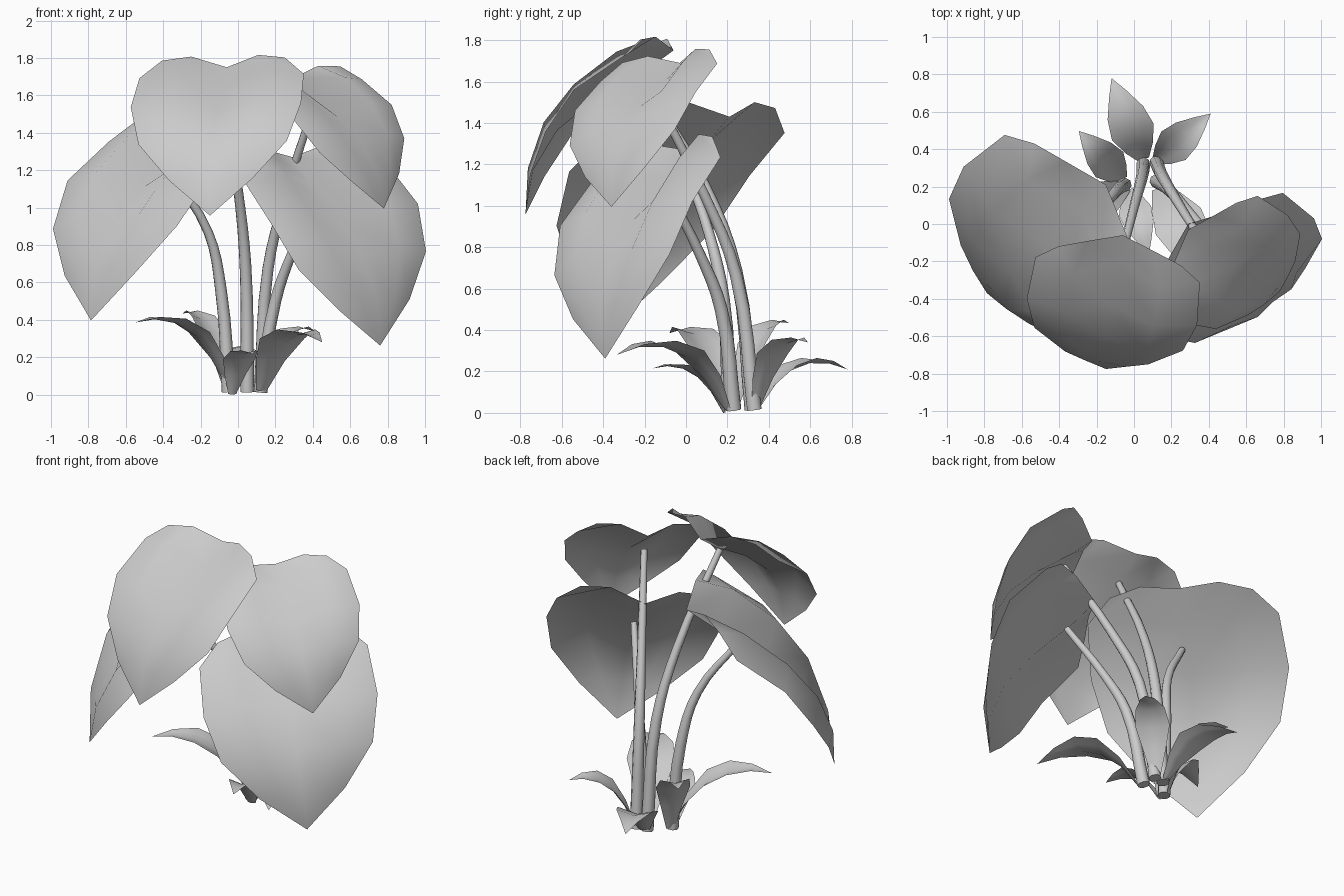
import bpy
import bmesh
from mathutils import Vector

cube = bpy.data.objects.get("Cube")
if cube:
    bpy.data.objects.remove(cube, do_unlink=True)

# One plain grey for the whole plant
GREY = (0.6, 0.6, 0.6, 1.0)
grey = bpy.data.materials.new("plain grey")
grey.use_nodes = True
grey.diffuse_color = GREY
shader = grey.node_tree.nodes["Principled BSDF"]
shader.inputs["Base Color"].default_value = GREY
shader.inputs["Roughness"].default_value = 0.8


def leaf_surface(name, rows):
    """Skin rows of points into a smooth open surface ending in a point."""
    bm = bmesh.new()
    lines = [[bm.verts.new(p) for p in row] for row in rows]
    for low, high in zip(lines, lines[1:]):
        for i in range(len(low) - 1):
            bm.faces.new((low[i], low[i + 1], high[i + 1], high[i]))
    bmesh.ops.remove_doubles(bm, verts=bm.verts, dist=0.0005)
    mesh = bpy.data.meshes.new(name)
    bm.to_mesh(mesh)
    bm.free()
    mesh.materials.append(grey)
    for poly in mesh.polygons:
        poly.use_smooth = True
    bpy.context.collection.objects.link(bpy.data.objects.new(name, mesh))


# Heart leaf of unit length: (across, along, height) for midrib, half way and edge
HEART = [
    [(0, 0, 0), (.17, -.005, .08), (.31, .04, .105)],
    [(0, .16, .035), (.22, .16, .16), (.415, .15, .1)],
    [(0, .4, .115), (.22, .4, .205), (.43, .4, .16)],
    [(0, .62, .15), (.19, .62, .195), (.375, .63, .135)],
    [(0, .83, .11), (.1, .83, .12), (.21, .83, .08)],
    [(0, 1, 0), (0, 1, 0), (0, 1, 0)],
]


def heart_leaf(name, notch, tip, across):
    """Place the heart between its notch and tip, turned to the given width axis."""
    notch, tip, u = Vector(notch), Vector(tip), Vector(across)
    size = (tip - notch).length
    v = (tip - notch).normalized()
    u = (u - v * u.dot(v)).normalized()
    out = v.cross(u)
    rows = []
    for row in reversed(HEART):
        full = [(-a, b, h) for a, b, h in reversed(row[1:])] + row
        rows.append([notch + size * (a * u + b * v + h * out) for a, b, h in full])
    leaf_surface(name, list(reversed(rows[1:])) + rows[:1])


def stem(name, path):
    """Tapered round stalk running smoothly through the path points."""
    curve = bpy.data.curves.new(name, 'CURVE')
    curve.dimensions = '3D'
    curve.bevel_depth = 0.03
    curve.bevel_resolution = 2
    curve.resolution_u = 4
    curve.use_fill_caps = True
    spline = curve.splines.new('BEZIER')
    spline.bezier_points.add(len(path) - 1)
    for i, (point, co) in enumerate(zip(spline.bezier_points, path)):
        point.co = co
        point.handle_left_type = point.handle_right_type = 'AUTO'
        point.radius = 1.25 - 0.6 * i / (len(path) - 1)
    curve.materials.append(grey)
    bpy.context.collection.objects.link(bpy.data.objects.new(name, curve))


def bezier(points, t):
    """Point on a Bezier curve of any degree."""
    while len(points) > 1:
        points = [p.lerp(q, t) for p, q in zip(points, points[1:])]
    return points[0]


# (position along the leaf, share of full width)
BLADE = [(0, .25), (.2, .65), (.42, 1), (.63, .85), (.83, .42), (1, 0)]


def small_leaf(name, base, tip, width, lift):
    """Arching pointed leaf, slightly folded along its midrib."""
    base, tip = Vector(base), Vector(tip)
    bend = base.lerp(tip, 0.38)
    bend.z = tip.z + lift
    flat = Vector((tip.x - base.x, tip.y - base.y, 0)).normalized()
    side = Vector((0, 0, 1)).cross(flat)
    rows = []
    for t, share in BLADE:
        mid = bezier([base, bend, tip], t)
        ahead = bezier([base, bend, tip], t + 0.02) - mid
        normal = ahead.cross(side).normalized()
        w = width * share
        rows.append([mid + side * w * s + normal * w * 0.25 * abs(s)
                     for s in (-1, -.5, 0, .5, 1)])
    leaf_surface(name, rows)


# Four large heart leaves
heart_leaf("top_leaf", (-.06, -.06, 1.75), (-.15, -.775, .957), (.99, -.13, .05))
heart_leaf("right_leaf", (-.15, .21, 1.43), (-.786, -.37, .396), (.66, -.75, .02))
heart_leaf("upper_left_leaf", (.29, -.03, 1.69), (.78, -.36, .995), (.66, .74, .11))
heart_leaf("lower_left_leaf", (.29, 0, 1.27), (.76, -.39, .262), (.77, .62, .1))

# Stalks that carry them
stem("top_stem", [(.05, .32, .015), (.04, .24, .69), (0, .09, 1.1), (-.08, -.23, 1.63)])
stem("right_stem", [(-.05, .21, .015), (-.09, .18, .55), (-.16, .11, .87), (-.37, -.01, 1.2)])
stem("upper_left_stem", [(.12, .33, .015), (.16, .24, .67), (.25, .09, 1.05), (.4, -.15, 1.53)])
stem("lower_left_stem", [(.12, .23, .015), (.2, .17, .5), (.29, .07, .76), (.43, -.09, 1.08)])

# Young leaves around the base
small_leaf("back_small_leaf", (.05, .35, .02), (-.12, .78, .21), .12, .12)
small_leaf("back_left_small_leaf", (.12, .34, .02), (.41, .59, .34), .1, .08)
small_leaf("back_right_small_leaf", (-.06, .24, .02), (-.295, .497, .434), .1, .06)
small_leaf("right_small_leaf", (-.04, .2, .02), (-.55, -.08, .385), .12, .1)
small_leaf("left_small_leaf", (.13, .19, .02), (.45, -.335, .28), .14, .16)
small_leaf("front_small_leaf", (-.03, .18, 0), (.08, -.16, .215), .09, .06)
